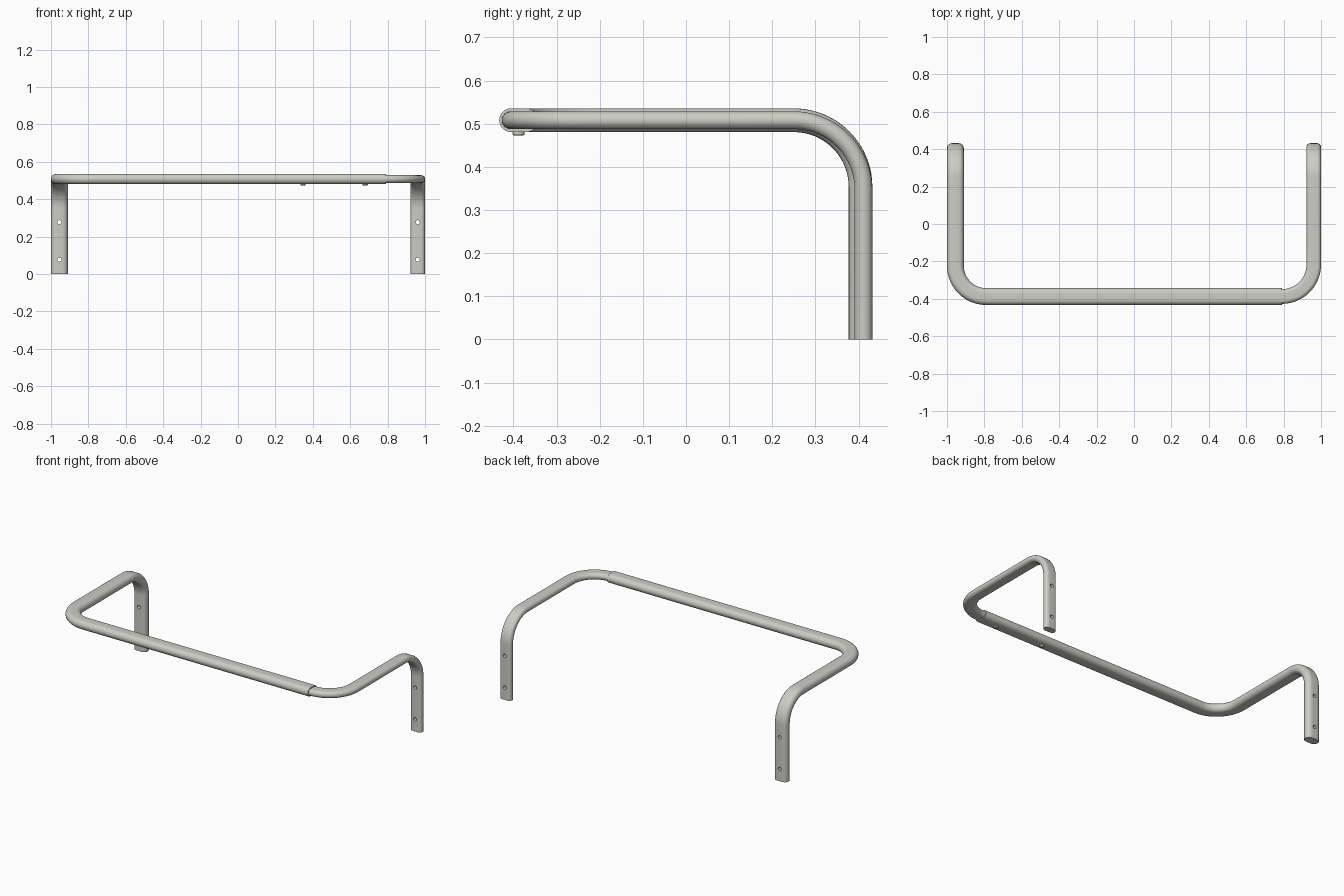
import bpy, bmesh
from math import pi, sin, cos
from mathutils import Vector

cube = bpy.data.objects.get("Cube")
if cube:
    bpy.data.objects.remove(cube, do_unlink=True)

paint = bpy.data.materials.new("warm light grey")
paint.use_nodes = True
COLOUR = (0.60, 0.61, 0.55, 1)
paint.diffuse_color = COLOUR
paint.node_tree.nodes["Principled BSDF"].inputs["Base Color"].default_value = COLOUR

BAR_Y, BAR_Z = -0.388, 0.508
BEND_X, BACK = 0.79, 0.432
Z = Vector((0, 0, 1))


def finish(ob):
    """Give the part its colour and smooth its round faces."""
    ob.data.materials.clear()
    ob.data.materials.append(paint)
    bpy.ops.object.select_all(action="DESELECT")
    ob.select_set(True)
    bpy.context.view_layer.objects.active = ob
    bpy.ops.object.shade_smooth_by_angle(angle=pi / 5)


def stadium(width, height, steps=12):
    """Flat-oval cross-section as (across, up) pairs."""
    r, flat = height / 2, (width - height) / 2
    pts = []
    for side in (1, -1):
        for i in range(steps + 1):
            a = -pi / 2 + pi * i / steps
            pts.append((side * (flat + r * cos(a)), side * r * sin(a)))
    return pts


def rail_path(start_x, leg_x, leg_y, corner_steps=20):
    """Position, tangent and across vector: bar, corner, arm, bend, leg."""
    frames = [(Vector((start_x, BAR_Y, BAR_Z)), Vector((1, 0, 0)))]
    r = leg_x - BEND_X
    for i in range(corner_steps + 1):
        a = pi / 2 * i / corner_steps
        frames.append((Vector((BEND_X + r * sin(a), BAR_Y + r - r * cos(a), BAR_Z)),
                       Vector((cos(a), sin(a), 0))))
    frames = [(p, t, t.cross(Z)) for p, t in frames]
    r = leg_y - 0.25
    for i in range(corner_steps + 1):
        a = pi / 2 * i / corner_steps
        frames.append((Vector((leg_x, 0.25 + r * sin(a), BAR_Z - r + r * cos(a))),
                       Vector((0, cos(a), -sin(a))), Vector((1, 0, 0))))
    frames.append((Vector((leg_x, leg_y, 0)), -Z, Vector((1, 0, 0))))
    return frames


def rail(name, side, start_x, width, height):
    """Sweep the flat oval along the path, then drill the leg."""
    leg_x, leg_y = 1 - width / 2, BACK - height / 2
    bm = bmesh.new()
    rings = []
    for p, t, across in rail_path(start_x, leg_x, leg_y):
        up = across.cross(t)
        ring = []
        for u, v in stadium(width, height):
            co = p + across * u + up * v
            ring.append(bm.verts.new((co.x * side, co.y, co.z)))
        rings.append(ring)
    n = len(rings[0])
    for a, b in zip(rings, rings[1:]):
        for i in range(n):
            j = (i + 1) % n
            bm.faces.new((a[i], a[j], b[j], b[i]))
    bm.faces.new(rings[0])
    bm.faces.new(rings[-1])
    bmesh.ops.recalc_face_normals(bm, faces=bm.faces)
    mesh = bpy.data.meshes.new(name)
    bm.to_mesh(mesh)
    bm.free()
    ob = bpy.data.objects.new(name, mesh)
    bpy.context.collection.objects.link(ob)
    finish(ob)

    # Two mounting holes through the leg
    for z in (0.077, 0.277):
        bpy.ops.mesh.primitive_cylinder_add(vertices=20, radius=0.011, depth=0.2,
                                            location=(side * leg_x, leg_y, z),
                                            rotation=(pi / 2, 0, 0))
        cutter = bpy.context.object
        cutter.hide_render = True
        mod = ob.modifiers.new("hole", "BOOLEAN")
        mod.operation, mod.solver, mod.object = "DIFFERENCE", "EXACT", cutter
        # Holes go ahead of the smoothing modifier, if there is one
        ob.modifiers.move(len(ob.modifiers) - 1, 0)
        bpy.context.view_layer.objects.active = ob
        bpy.ops.object.modifier_apply(modifier=mod.name)
        bpy.data.objects.remove(cutter, do_unlink=True)
    finish(ob)
    return ob


# Wide outer tube on the right, its bar reaching across the front
rail("outer_tube", -1, -BEND_X, 0.09, 0.055)
# Slimmer tube on the left, sliding into the outer bar
rail("inner_tube", 1, 0.3, 0.078, 0.041)

# Clamping screws under the bar
for i, x in enumerate((0.347, 0.68)):
    bpy.ops.mesh.primitive_cylinder_add(vertices=24, radius=0.014, depth=0.02,
                                        location=(x, BAR_Y, 0.483))
    screw = bpy.context.object
    screw.name = f"clamp_screw_{i + 1}"
    bevel = screw.modifiers.new("rounded head", "BEVEL")
    bevel.width, bevel.segments = 0.003, 2
    bevel.limit_method = "ANGLE"
    finish(screw)
